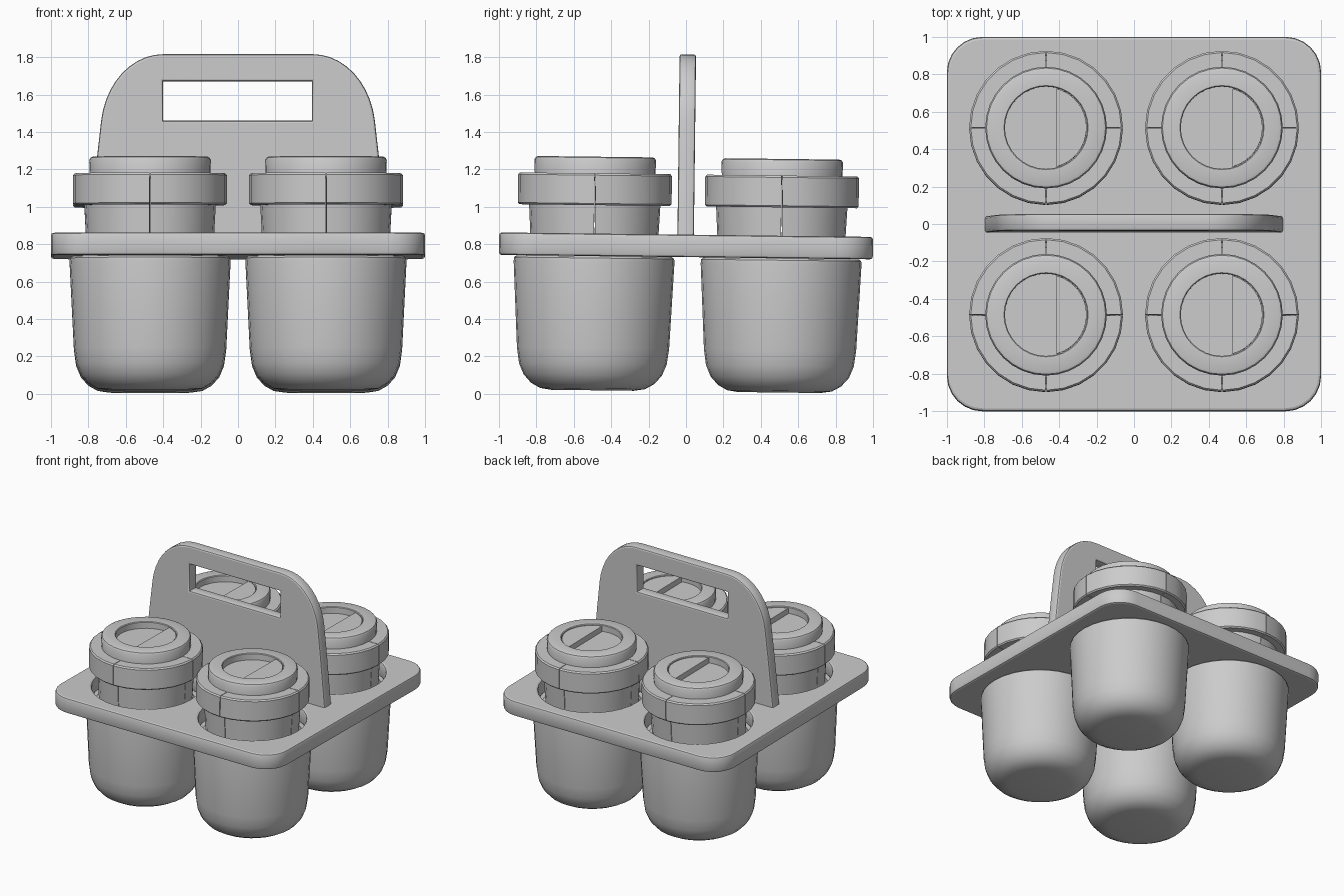
import bpy
import math
from mathutils import Matrix

cube = bpy.data.objects.get("Cube")
if cube:
    bpy.data.objects.remove(cube, do_unlink=True)

GREY = (0.6, 0.6, 0.6, 1)
grey = bpy.data.materials.new("plain grey")
grey.use_nodes = True
grey.diffuse_color = GREY
grey.node_tree.nodes["Principled BSDF"].inputs["Base Color"].default_value = GREY

TILT = Matrix.Rotation(-0.012, 4, 'X')   # the carrier leans slightly


def finish(obj, matrix):
    """Bake the placement, colour the part and smooth its round faces."""
    obj.data.transform(TILT @ matrix)
    obj.data.materials.clear()
    obj.data.materials.append(grey)
    bpy.ops.object.select_all(action='DESELECT')
    obj.select_set(True)
    bpy.context.view_layer.objects.active = obj
    bpy.ops.object.shade_smooth_by_angle(angle=math.radians(32))
    return obj


def slab(name, outlines, thickness, edge, matrix):
    """Flat plate with rounded rims; outlines after the first are holes."""
    curve = bpy.data.curves.new(name, 'CURVE')
    curve.dimensions = '2D'
    curve.fill_mode = 'BOTH'
    curve.extrude = thickness / 2 - edge
    curve.bevel_depth = edge
    curve.bevel_resolution = 1
    curve.offset = -edge
    for outline in outlines:
        spline = curve.splines.new('POLY')
        spline.points.add(len(outline) - 1)
        for point, (x, y) in zip(spline.points, outline):
            point.co = (x, y, 0, 1)
        spline.use_cyclic_u = True
    temp = bpy.data.objects.new(name + " outline", curve)
    bpy.context.collection.objects.link(temp)
    bpy.context.view_layer.update()
    mesh = bpy.data.meshes.new_from_object(
        temp.evaluated_get(bpy.context.evaluated_depsgraph_get()))
    bpy.data.objects.remove(temp, do_unlink=True)
    obj = bpy.data.objects.new(name, mesh)
    bpy.context.collection.objects.link(obj)
    return finish(obj, matrix)


def lathe(name, profile, matrix, start=0.0, sweep=math.tau, steps=32):
    """Turn a (radius, height) profile around z, fully or as a capped wedge."""
    full = sweep > 6.28
    columns = steps if full else steps + 1
    n = len(profile)
    verts = []
    for c in range(columns):
        a = start + sweep * c / steps
        verts += [(r * math.cos(a), r * math.sin(a), z) for r, z in profile]
    faces = []
    for c in range(steps):
        p, q = c * n, ((c + 1) % columns) * n
        faces += [(p + i, q + i, q + i + 1, p + i + 1) for i in range(n - 1)]
        if not full:
            faces.append((p + n - 1, q + n - 1, q, p))
    if full:
        faces.append([c * n for c in reversed(range(columns))])
        faces.append([c * n + n - 1 for c in range(columns)])
    else:
        faces.append(list(range(n)))
        faces.append([(columns - 1) * n + i for i in reversed(range(n))])
    mesh = bpy.data.meshes.new(name)
    mesh.from_pydata(verts, [], faces)
    obj = bpy.data.objects.new(name, mesh)
    bpy.context.collection.objects.link(obj)
    return finish(obj, matrix)


def arc(cx, cy, rx, ry, a0, a1, steps):
    angles = [math.radians(a0 + (a1 - a0) * i / steps) for i in range(steps + 1)]
    return [(cx + rx * math.cos(a), cy + ry * math.sin(a)) for a in angles]


# Tray with rounded corners and four round openings
X, Y, CORNER = 0.47, 0.5, 0.19
rim = []
for k, (sx, sy) in enumerate([(1, 1), (-1, 1), (-1, -1), (1, -1)]):
    rim += arc(sx * (1 - CORNER), sy * (1 - CORNER), CORNER, CORNER,
               90 * k, 90 * k + 90, 6)
holes = [arc(sx * X, sy * Y + 0.01, 0.39, 0.39, 0, 348.75, 31)
         for sx in (-1, 1) for sy in (-1, 1)]
slab("tray", [rim] + holes, 0.12, 0.015, Matrix.Translation((0, -0.01, 0.791)))

# Upright handle: flared sides, round shoulders and a grip slot
side = [(0.8, 0.8), (0.785, 0.95), (0.755, 1.25)]
shoulder = arc(0.4, 1.4, 0.335, 0.415, 8, 90, 10)
half = side + shoulder
outline = half + [(-x, z) for x, z in reversed(half)]
slot = [(-0.4, 1.46), (0.395, 1.46), (0.395, 1.67), (-0.4, 1.67)]
slab("handle", [outline, slot], 0.088, 0.012,
     Matrix.Translation((0, -0.012, 0)) @ Matrix.Rotation(math.pi / 2, 4, 'X'))

# Profiles of the jar parts
BODY = [(0.22, 0.013), (0.28, 0.022), (0.33, 0.05), (0.37, 0.095), (0.395, 0.155),
        (0.407, 0.24), (0.43, 0.70), (0.428, 0.72), (0.415, 0.73),
        (0.365, 0.73), (0.33, 0.76)]
NECK = [(0.25, 0.70), (0.335, 0.70), (0.352, 1.02), (0.25, 1.02)]
COLLAR = [(0.25, 1.003), (0.402, 1.003), (0.411, 1.012), (0.411, 1.163),
          (0.402, 1.173), (0.25, 1.173)]
CAP = [(0.28, 1.15), (0.322, 1.15), (0.325, 1.245), (0.318, 1.257), (0.305, 1.262),
       (0.225, 1.262), (0.22, 1.257), (0.22, 1.21)]
LID_TAB = arc(0, 0, 0.217, 0.217, -75.3, 75.3, 16)

# Four jars, each with a quartered neck and collar and a cap with a raised tab
GAP = 0.006
for sx, column in ((-1, "right"), (1, "left")):
    for sy, row in ((-1, "front"), (1, "back")):
        label = f"{row}_{column}_jar_"
        place = Matrix.Translation((sx * X, sy * Y, 0))
        lathe(label + "body", BODY, place)
        for q in range(4):
            first = q * math.pi / 2 + GAP
            sweep = math.pi / 2 - 2 * GAP
            lathe(f"{label}neck_{q + 1}", NECK, place, first, sweep, 7)
            lathe(f"{label}collar_{q + 1}", COLLAR, place, first, sweep, 7)
        lathe(label + "cap", CAP, place)
        slab(label + "lid_tab", [LID_TAB], 0.05, 0.002,
             place @ Matrix.Translation((0, 0, 1.229)))
